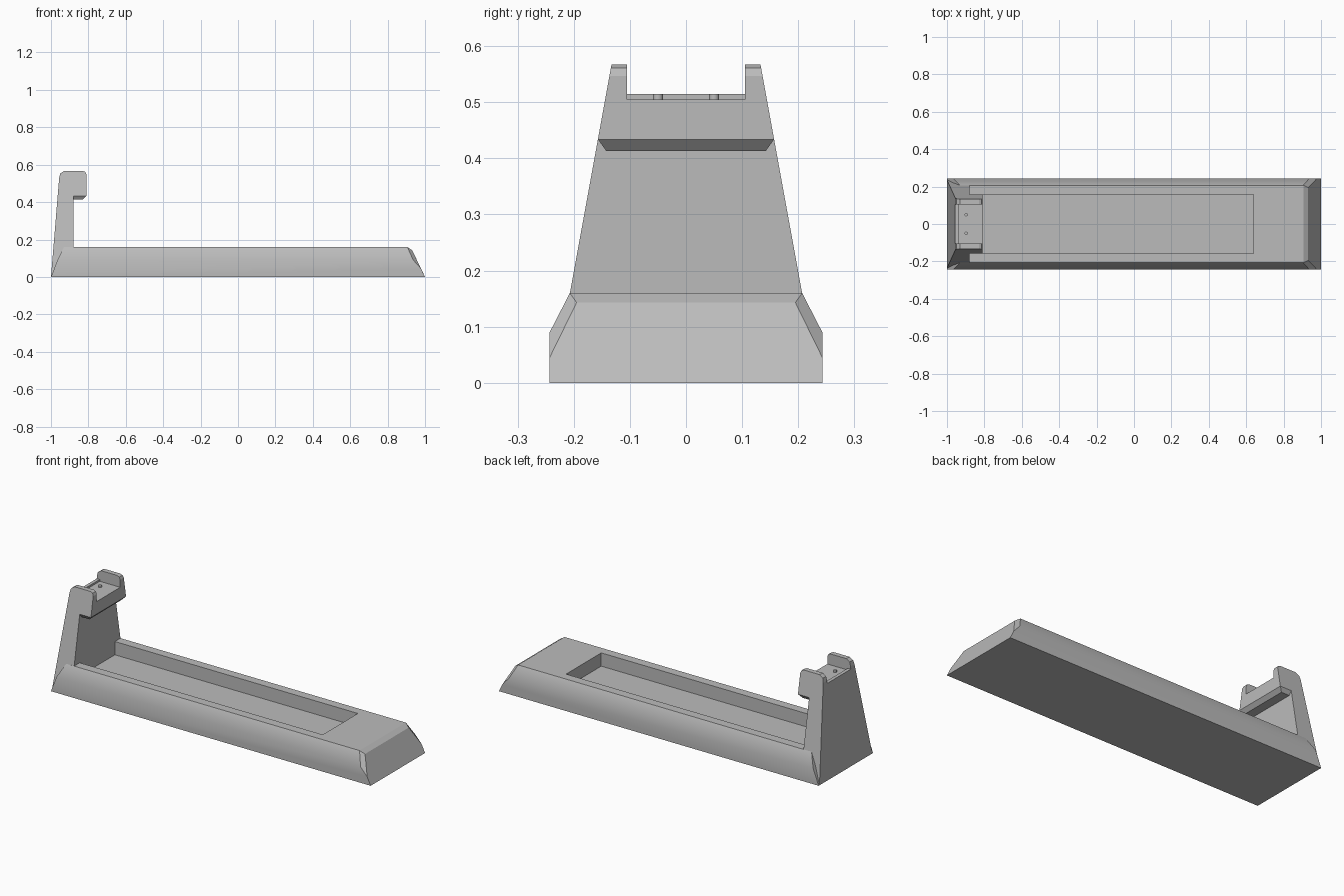
import bpy, bmesh
from math import radians

old = bpy.data.objects.get("Cube")
if old:
    bpy.data.objects.remove(old, do_unlink=True)

grey = bpy.data.materials.new("plain grey")
grey.use_nodes = True
tint = (0.5, 0.5, 0.5, 1)
grey.diffuse_color = tint
grey.node_tree.nodes["Principled BSDF"].inputs["Base Color"].default_value = tint


def finish(name, bm):
    bmesh.ops.recalc_face_normals(bm, faces=bm.faces)
    mesh = bpy.data.meshes.new(name)
    bm.to_mesh(mesh)
    bm.free()
    mesh.materials.append(grey)
    obj = bpy.data.objects.new(name, mesh)
    bpy.context.collection.objects.link(obj)
    return obj


def hull(name, half_points):
    """Convex solid from points mirrored across y = 0."""
    bm = bmesh.new()
    for x, y, z in half_points:
        for side in (-1, 1):
            bm.verts.new((x, side * y, z))
    bmesh.ops.convex_hull(bm, input=bm.verts)
    bmesh.ops.dissolve_limit(bm, angle_limit=radians(1.5), verts=bm.verts, edges=bm.edges)
    return finish(name, bm)


def box(name, x0, x1, half_y, z0, z1):
    return hull(name, [(x, half_y, z) for x in (x0, x1) for z in (z0, z1)])


def select(obj):
    bpy.ops.object.select_all(action="DESELECT")
    obj.select_set(True)
    bpy.context.view_layer.objects.active = obj


def cut(obj, cutter):
    cutter.hide_render = True
    mod = obj.modifiers.new("cut", "BOOLEAN")
    mod.operation = "DIFFERENCE"
    mod.solver = "EXACT"
    mod.object = cutter
    select(obj)
    bpy.ops.object.modifier_apply(modifier=mod.name)
    bpy.data.objects.remove(cutter, do_unlink=True)


def half_width(z):
    return 0.236 - 0.182 * z


# Long base with sloped end, chamfered corners and a tray pocket
base = hull("base", [
    (1, 0.243, 0), (0.978, 0.243, 0.045), (0.937, 0.243, 0.09),
    (0.931, 0.195, 0.143), (0.905, 0.207, 0.16),
    (-1, 0.243, 0), (-0.965, 0.243, 0.09), (-0.93, 0.207, 0.16)])
cut(base, box("pocket_cutter", -0.88, 0.64, 0.157, 0.085, 0.3))
select(base)
bpy.ops.object.shade_smooth_by_angle(angle=radians(30))

# Tapered post with overhanging head, extruded from its side profile
profile = [(-1, 0), (-0.956, 0.53), (-0.95, 0.553), (-0.93, 0.567), (-0.83, 0.567),
           (-0.816, 0.561), (-0.81, 0.547), (-0.81, 0.434), (-0.88, 0.434), (-0.88, 0)]
bm = bmesh.new()
sides = [[bm.verts.new((x, s * half_width(z), z)) for x, z in profile] for s in (-1, 1)]
for ring in sides:
    bm.faces.new(ring)
for i in range(len(profile)):
    j = (i + 1) % len(profile)
    bm.faces.new((sides[0][i], sides[0][j], sides[1][j], sides[1][i]))
post = finish("post", bm)

# Saddle: open channel between two cheeks, with a recessed floor
cut(post, box("channel_cutter", -1.1, -0.7, 0.105, 0.515, 0.7))
cut(post, box("floor_cutter", -0.938, -0.7, 0.105, 0.505, 0.7))

# Chamfered underside of the head
hull("head_underside", [(-0.81, 0.157, 0.434), (-0.9, 0.157, 0.434),
                        (-0.83, 0.142, 0.413), (-0.9, 0.142, 0.413)])

# Two small contact pins on the saddle floor
for label, y in (("left", -0.05), ("right", 0.05)):
    bpy.ops.mesh.primitive_cylinder_add(vertices=24, radius=0.009, depth=0.014,
                                        location=(-0.897, y, 0.508))
    pin = bpy.context.object
    pin.name = "pin_" + label
    pin.data.materials.append(grey)
    bpy.ops.object.shade_smooth_by_angle(angle=radians(30))
